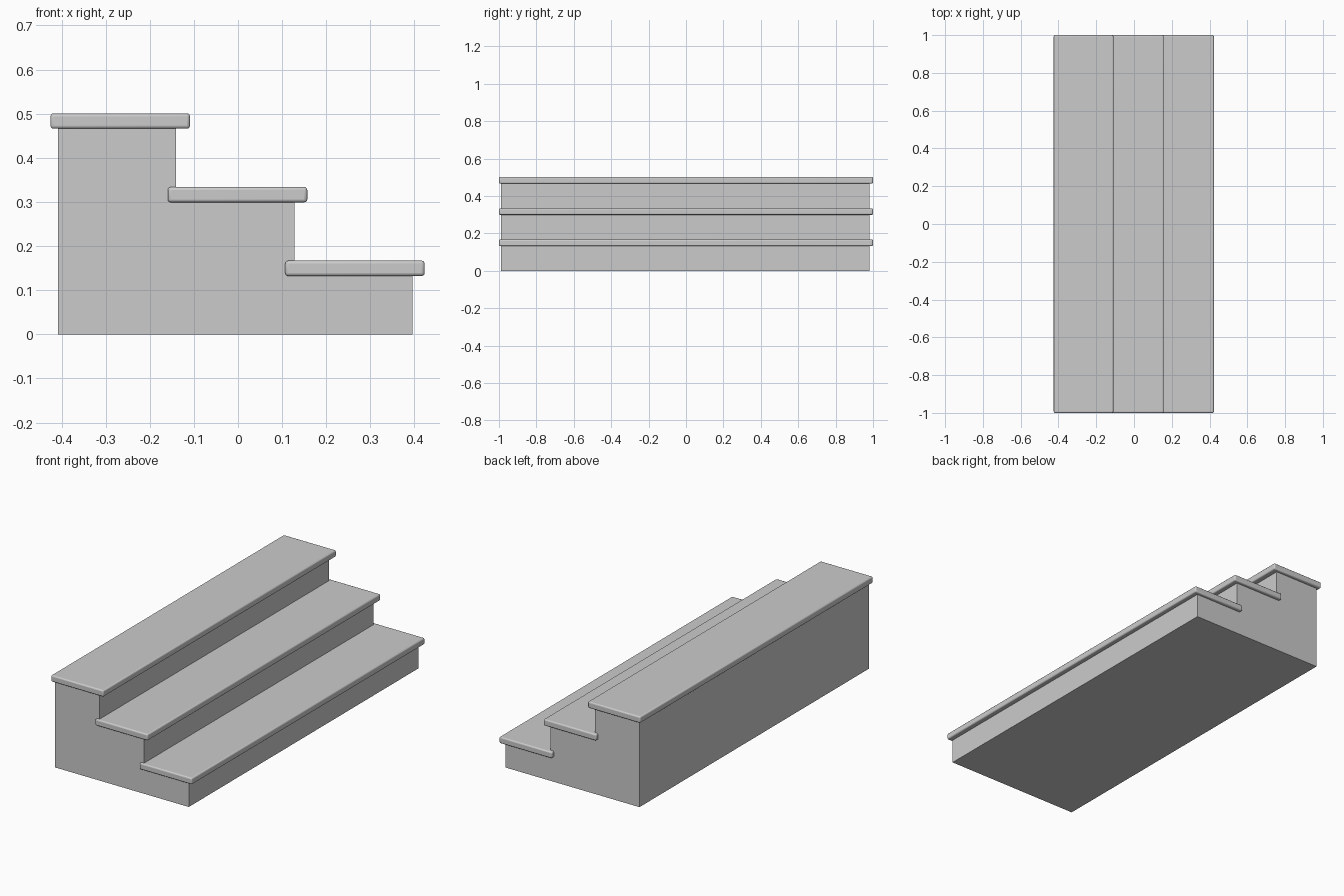
import bpy, bmesh

if "Cube" in bpy.data.objects:
    bpy.data.objects.remove(bpy.data.objects["Cube"])

RUN, RISE = 0.268, 0.167          # step spacing
THICK, DEPTH = 0.035, 0.316       # tread board size
BACK = -0.408                     # back plane of the stair body
Y0, Y1 = -0.988, 0.982            # body ends


def new_object(name, bm):
    mesh = bpy.data.meshes.new(name)
    bm.to_mesh(mesh)
    bm.free()
    obj = bpy.data.objects.new(name, mesh)
    bpy.context.collection.objects.link(obj)
    return obj


# Stair body: stepped side profile extruded along the width
profile = [(BACK, 0)]
for i in range(3):
    x_front = BACK + RUN * (3 - i)
    z_low = 0 if i == 0 else RISE * i - THICK
    z_top = RISE * (i + 1) - THICK
    profile += [(x_front, z_low), (x_front, z_top)]
profile.append((BACK, 3 * RISE - THICK))

bm = bmesh.new()
face = bm.faces.new([bm.verts.new((x, Y0, z)) for x, z in profile])
ext = bmesh.ops.extrude_face_region(bm, geom=[face])
verts = [v for v in ext["geom"] if isinstance(v, bmesh.types.BMVert)]
bmesh.ops.translate(bm, verts=verts, vec=(0, Y1 - Y0, 0))
bmesh.ops.recalc_face_normals(bm, faces=bm.faces)
new_object("stair_body", bm)

# Treads: overhanging boards with softly rounded edges
for i, name in enumerate(("bottom_tread", "middle_tread", "top_tread")):
    bm = bmesh.new()
    bmesh.ops.create_cube(bm, size=1)
    bmesh.ops.scale(bm, vec=(DEPTH, 2, THICK), verts=bm.verts)
    tread = new_object(name, bm)
    tread.location = (0.265 - 0.266 * i, 0, RISE * (i + 1) - THICK / 2)
    bevel = tread.modifiers.new("rounded_edges", "BEVEL")
    bevel.width = 0.007
    bevel.segments = 3
    bpy.context.view_layer.objects.active = tread
    tread.select_set(True)
    bpy.ops.object.shade_smooth_by_angle()
    tread.select_set(False)
